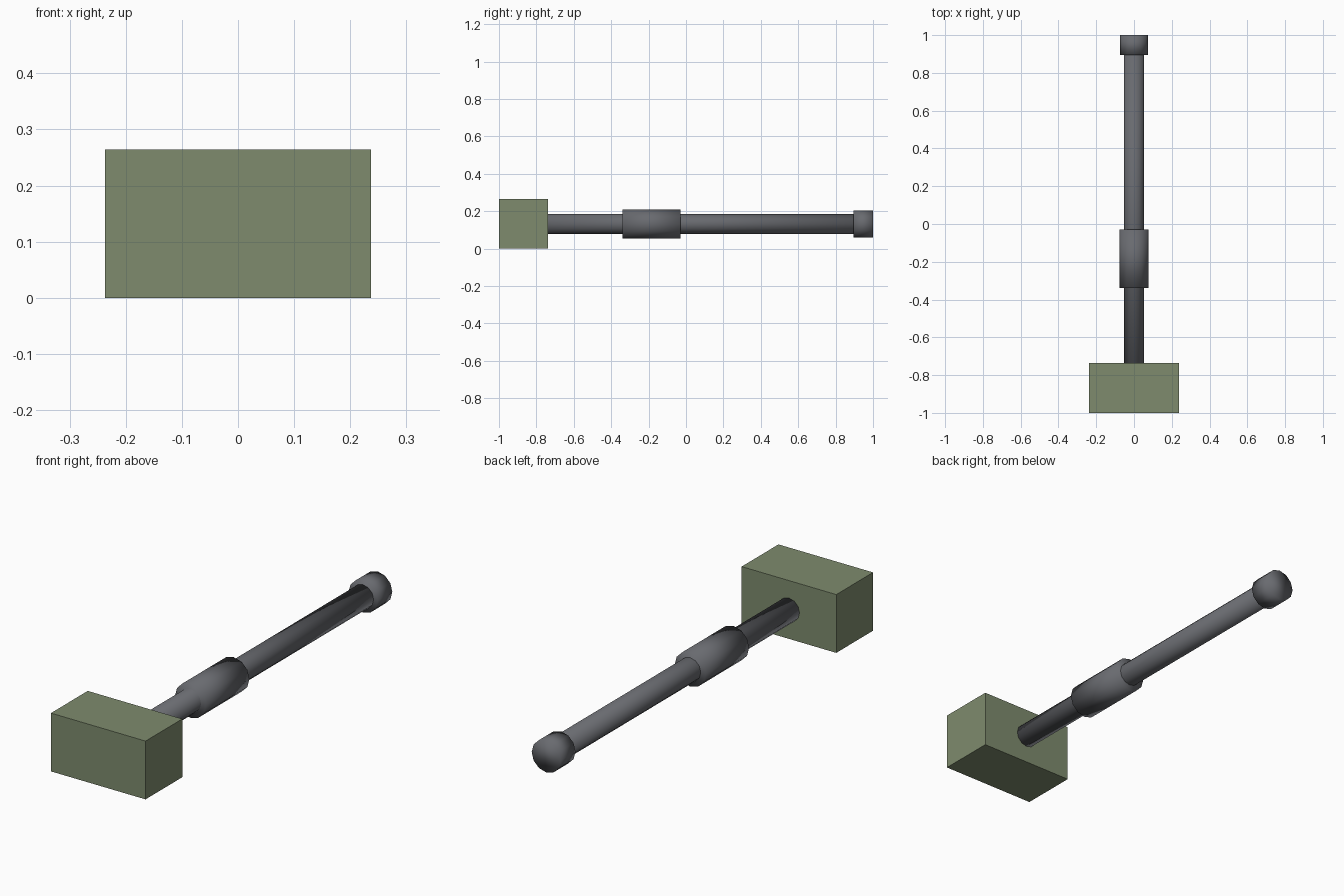
import bpy, math

if "Cube" in bpy.data.objects:
    bpy.data.objects.remove(bpy.data.objects["Cube"])

ZC = 0.132  # height of the handle axis


def material(name, color):
    m = bpy.data.materials.new(name)
    m.diffuse_color = (*color, 1)
    m.use_nodes = True
    m.node_tree.nodes["Principled BSDF"].inputs["Base Color"].default_value = m.diffuse_color
    return m


green = material("green_head", (0.21, 0.26, 0.155))
steel = material("dark_steel", (0.14, 0.145, 0.16))


def rod(name, radius, y0, y1, sides=12):
    """Smooth shaded low-poly cylinder along y."""
    bpy.ops.mesh.primitive_cylinder_add(
        vertices=sides, radius=radius, depth=y1 - y0,
        location=(0, (y0 + y1) / 2, ZC), rotation=(math.pi / 2, 0, 0))
    ob = bpy.context.object
    ob.name = name
    ob.data.materials.append(steel)
    bpy.ops.object.shade_smooth()
    return ob


# Hammer head block
bpy.ops.mesh.primitive_cube_add(size=1, location=(0, -0.8685, ZC))
head = bpy.context.object
head.name = "head"
head.scale = (0.474, 0.263, 0.264)
bpy.ops.object.transform_apply(location=False, rotation=False, scale=True)
head.data.materials.append(green)

# Handle parts
rod("shaft", 0.053, -0.80, 0.92)
rod("grip_sleeve", 0.078, -0.34, -0.03)
rod("end_knob", 0.073, 0.895, 1.0)
